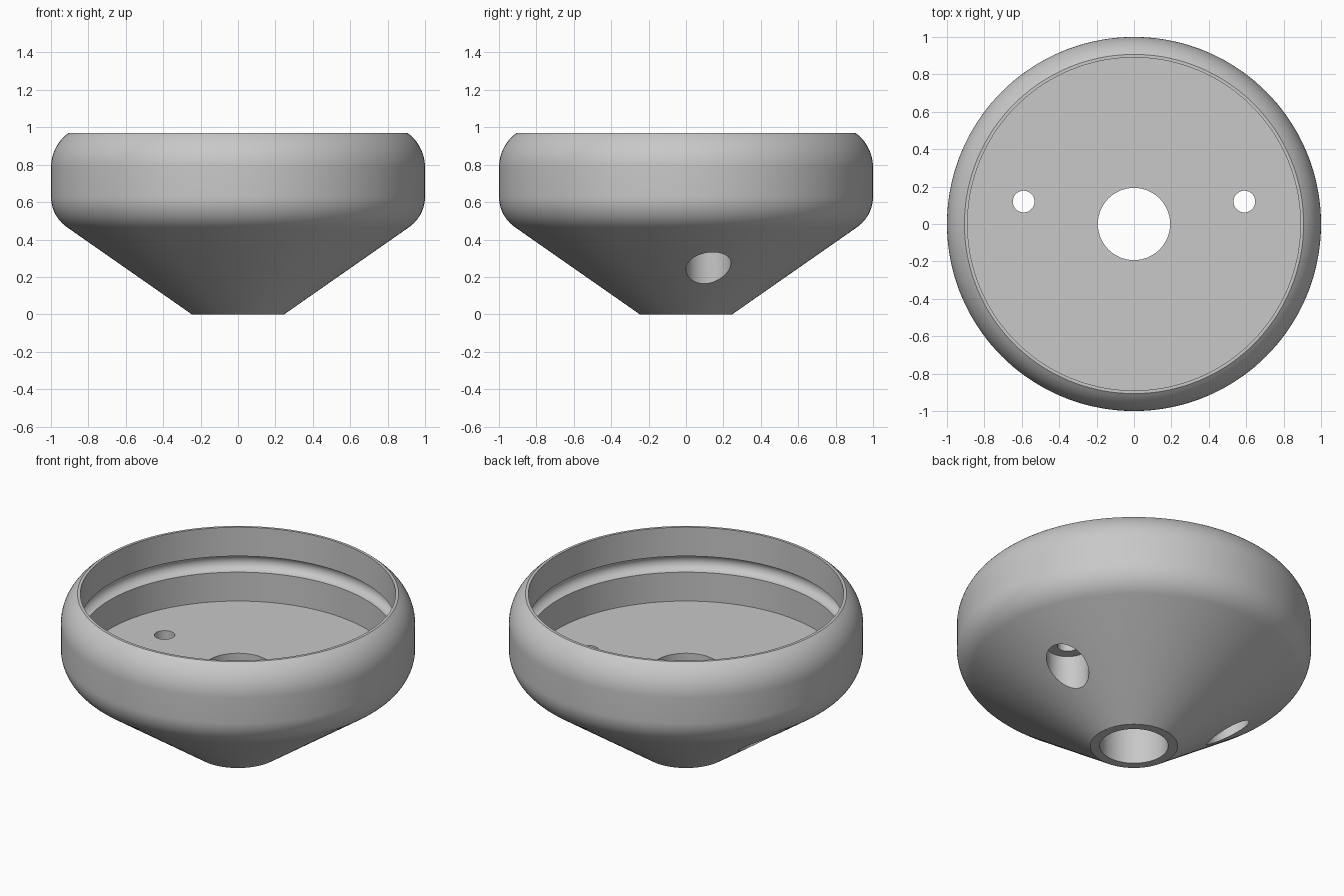
import bpy, bmesh
from math import sin, cos, pi, radians

if "Cube" in bpy.data.objects:
    bpy.data.objects.remove(bpy.data.objects["Cube"])

grey = bpy.data.materials.new("light grey")
grey.use_nodes = True
colour = (0.58, 0.58, 0.58, 1)
grey.diffuse_color = colour
grey.node_tree.nodes["Principled BSDF"].inputs["Base Color"].default_value = colour


def arc(cx, cz, r, start, end, steps):
    """Points on a circular arc in the (radius, height) plane."""
    angles = [radians(start + (end - start) * i / steps) for i in range(steps + 1)]
    return [(cx + r * cos(a), cz + r * sin(a)) for a in angles]


def lathe(name, profile, segments, closed, location=(0, 0, 0)):
    """Revolve a profile about z, either as a ring or capped at both ends."""
    bm = bmesh.new()
    rings = []
    for r, z in profile:
        rings.append([bm.verts.new((r * cos(2 * pi * k / segments),
                                    r * sin(2 * pi * k / segments), z))
                      for k in range(segments)])
    pairs = list(zip(rings, rings[1:]))
    if closed:
        pairs.append((rings[-1], rings[0]))
    else:
        bm.faces.new(rings[0])
        bm.faces.new(rings[-1])
    for a, b in pairs:
        for k in range(segments):
            n = (k + 1) % segments
            bm.faces.new((a[k], a[n], b[n], b[k]))
    bmesh.ops.recalc_face_normals(bm, faces=bm.faces)
    mesh = bpy.data.meshes.new(name)
    bm.to_mesh(mesh)
    bm.free()
    mesh.materials.append(grey)
    obj = bpy.data.objects.new(name, mesh)
    obj.location = location
    bpy.context.collection.objects.link(obj)
    return obj


# Bowl cross-section: cone, rounded side, rim, inner groove, floor, centre bore
bore, inner, floor = 0.193, 0.89, 0.51
profile = [(bore, 0), (0.247, 0)]
profile += arc(0.80, 0.63, 0.20, -55, 0, 12)
profile += arc(0.77, 0.785, 0.23, 0, 53.5, 12)
profile += [(inner, 0.97)]
profile += arc(inner, 0.74, 0.05, 90, -90, 14)
profile += [(inner, floor), (bore, floor)]
bowl = lathe("bowl", profile, 144, True)

# Counterbored screw holes through the floor
step = 0.38
hole = [(0.12, -0.1), (0.12, step), (0.058, step), (0.058, 0.7)]
cutters = []
for side, x in (("left", 0.59), ("right", -0.59)):
    cutter = lathe(side + "_hole_cutter", hole, 48, False, (x, 0.12, 0))
    cutter.hide_render = True
    cutters.append(cutter)
    cut = bowl.modifiers.new(side + "_hole", "BOOLEAN")
    cut.operation = "DIFFERENCE"
    cut.solver = "EXACT"
    cut.object = cutter

# Bake the cuts and drop the cutters
bpy.context.view_layer.update()
graph = bpy.context.evaluated_depsgraph_get()
cut_mesh = bpy.data.meshes.new_from_object(bowl.evaluated_get(graph))
bowl.modifiers.clear()
bowl.data = cut_mesh
for cutter in cutters:
    bpy.data.objects.remove(cutter)

# Smooth curves with sharp rims
bpy.ops.object.select_all(action="DESELECT")
bowl.select_set(True)
bpy.context.view_layer.objects.active = bowl
bpy.ops.object.shade_smooth_by_angle(angle=radians(25))
